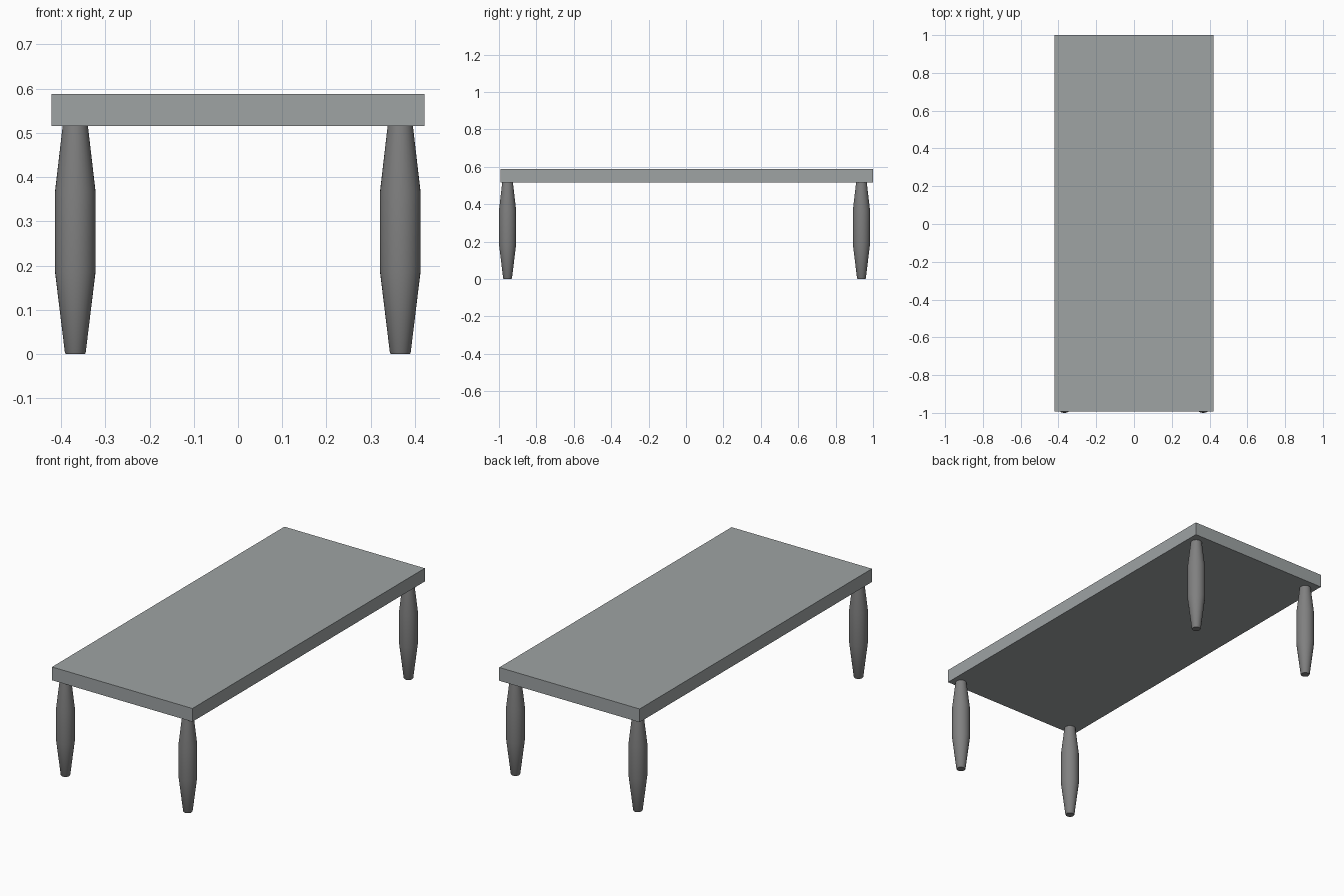
import bpy, bmesh, math

if "Cube" in bpy.data.objects:
    bpy.data.objects.remove(bpy.data.objects["Cube"])


def material(name, rgb):
    m = bpy.data.materials.new(name)
    m.diffuse_color = (*rgb, 1.0)
    m.use_nodes = True
    m.node_tree.nodes["Principled BSDF"].inputs["Base Color"].default_value = m.diffuse_color
    return m


def add_object(name, bm, mat):
    mesh = bpy.data.meshes.new(name)
    bmesh.ops.recalc_face_normals(bm, faces=bm.faces)
    bm.to_mesh(mesh)
    bm.free()
    mesh.materials.append(mat)
    ob = bpy.data.objects.new(name, mesh)
    bpy.context.collection.objects.link(ob)
    return ob


top_grey = material("cool light grey", (0.342, 0.366, 0.371))
leg_grey = material("mid grey", (0.216, 0.216, 0.216))

# Table top: plain slab, slightly behind the front legs' outer edge
x_half, y0, y1, z0, z1 = 0.4215, -0.993, 1.0, 0.516, 0.588
bm = bmesh.new()
bmesh.ops.create_cube(bm, size=1)
for v in bm.verts:
    v.co.x *= 2 * x_half
    v.co.y = y0 if v.co.y < 0 else y1
    v.co.z = z0 if v.co.z < 0 else z1
add_object("table_top", bm, top_grey)

# Turned legs: (radius, height) profile, tapered at both ends
PROFILE = [(0.0215, 0.0), (0.0235, 0.003), (0.046, 0.187),
           (0.046, 0.366), (0.0283, 0.518)]
SIDES = 32


def leg(name, x, y):
    bm = bmesh.new()
    rings = []
    for r, z in PROFILE:
        rings.append([bm.verts.new((x + r * math.cos(2 * math.pi * i / SIDES),
                                    y + r * math.sin(2 * math.pi * i / SIDES), z))
                      for i in range(SIDES)])
    for a, b in zip(rings, rings[1:]):
        for i in range(SIDES):
            j = (i + 1) % SIDES
            bm.faces.new((a[i], a[j], b[j], b[i])).smooth = True
    bm.faces.new(rings[0][::-1])
    bm.faces.new(rings[-1])
    # keep the end caps crisp
    for e in bm.edges:
        if any(len(f.verts) > 4 for f in e.link_faces):
            e.smooth = False
    add_object(name, bm, leg_grey)


for side, x in (("left", -0.368), ("right", 0.367)):
    for end, y in (("front", -0.954), ("back", 0.938)):
        leg(f"{end}_{side}_leg", x, y)
